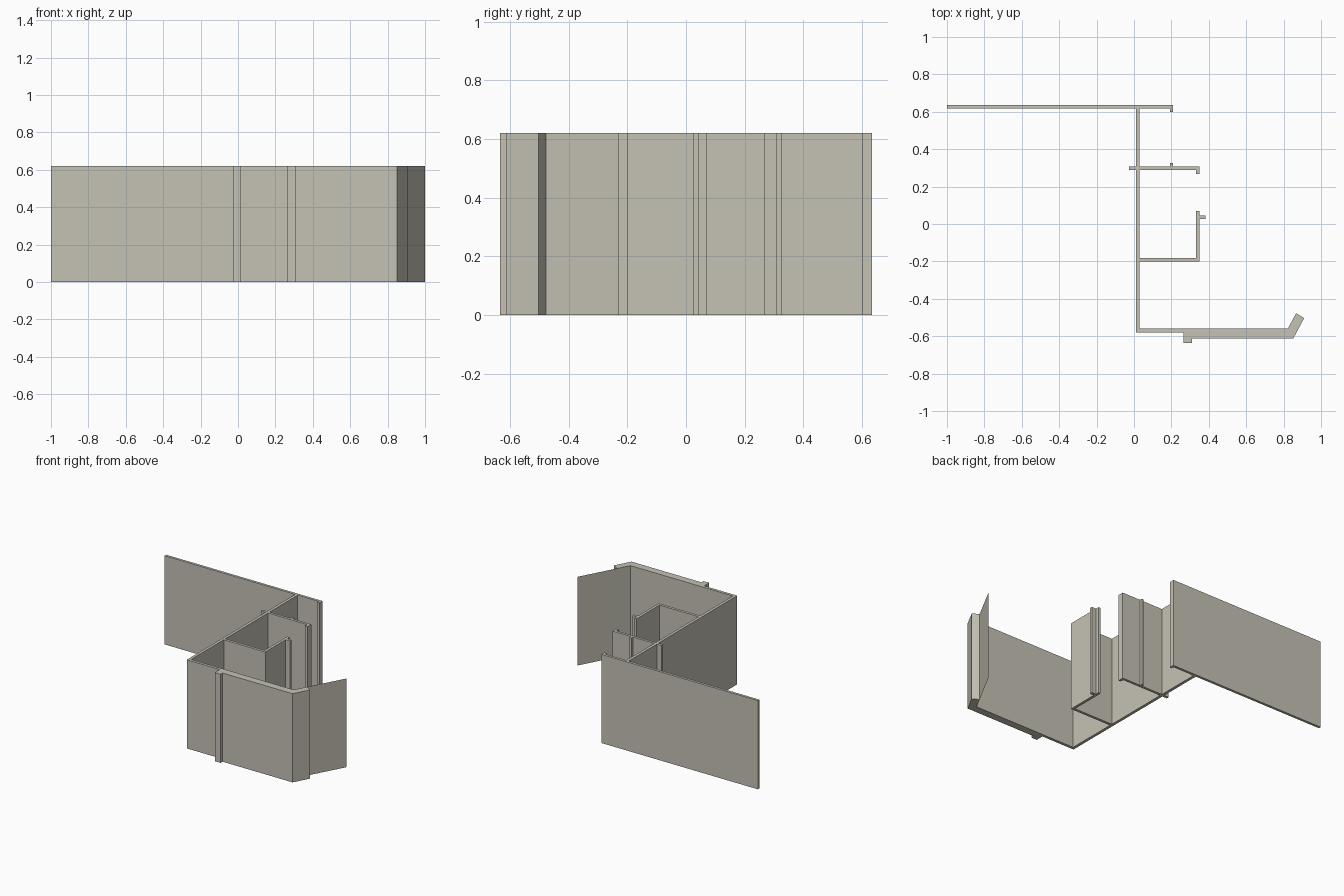
import bpy
import bmesh

if "Cube" in bpy.data.objects:
    bpy.data.objects.remove(bpy.data.objects["Cube"])

HEIGHT = 0.62

mat = bpy.data.materials.new("warm grey aluminium")
mat.diffuse_color = (0.56, 0.54, 0.46, 1.0)
mat.use_nodes = True
mat.node_tree.nodes["Principled BSDF"].inputs["Base Color"].default_value = mat.diffuse_color


def finish(name, bm):
    mesh = bpy.data.meshes.new(name)
    bm.to_mesh(mesh)
    bm.free()
    mesh.materials.append(mat)
    obj = bpy.data.objects.new(name, mesh)
    bpy.context.collection.objects.link(obj)
    return obj


def extrude_profile(name, pts):
    """Extrude a plan outline straight up to the full height."""
    bm = bmesh.new()
    face = bm.faces.new([bm.verts.new((x, y, 0)) for x, y in pts])
    res = bmesh.ops.extrude_face_region(bm, geom=[face], use_keep_orig=True)
    verts = [g for g in res["geom"] if isinstance(g, bmesh.types.BMVert)]
    bmesh.ops.translate(bm, verts=verts, vec=(0, 0, HEIGHT))
    bmesh.ops.recalc_face_normals(bm, faces=bm.faces)
    return finish(name, bm)


# Long back flange with a small downturned hook
extrude_profile("back_flange", [
    (-1, 0.635), (-1, 0.617), (0.193, 0.617), (0.193, 0.6),
    (0.209, 0.6), (0.209, 0.635)])

# Central web joining all the arms
extrude_profile("web", [
    (0.01, -0.58), (0.03, -0.58), (0.03, 0.617), (0.01, 0.617)])

# Middle arm: stub behind the web, rib on top, hooked end
extrude_profile("middle_arm_stub", [
    (-0.026, 0.29), (0.01, 0.29), (0.01, 0.308), (-0.026, 0.308)])
extrude_profile("middle_arm", [
    (0.03, 0.29), (0.332, 0.29), (0.332, 0.267), (0.351, 0.267),
    (0.351, 0.308), (0.209, 0.308), (0.209, 0.325), (0.193, 0.325),
    (0.193, 0.308), (0.03, 0.308)])

# L-shaped bracket with an outer nub
extrude_profile("bracket_arm", [
    (0.03, -0.2), (0.351, -0.2), (0.351, 0.026), (0.383, 0.026),
    (0.383, 0.045), (0.351, 0.045), (0.351, 0.07), (0.332, 0.07),
    (0.332, -0.181), (0.03, -0.181)])

# Front arm: thin start, foot, thick run and angled lip
extrude_profile("front_arm", [
    (0.03, -0.58), (0.265, -0.58), (0.265, -0.635), (0.31, -0.635),
    (0.31, -0.613), (0.851, -0.613), (0.91, -0.503), (0.867, -0.477),
    (0.822, -0.56), (0.03, -0.56)])

# Paper-thin flap continuing the inner face of the lip
bm = bmesh.new()
a, b = (0.867, -0.477), (1.0, -0.231)
bm.faces.new([bm.verts.new(v) for v in (
    (*a, 0), (*b, 0), (*b, HEIGHT), (*a, HEIGHT))])
finish("lip_flap", bm)
